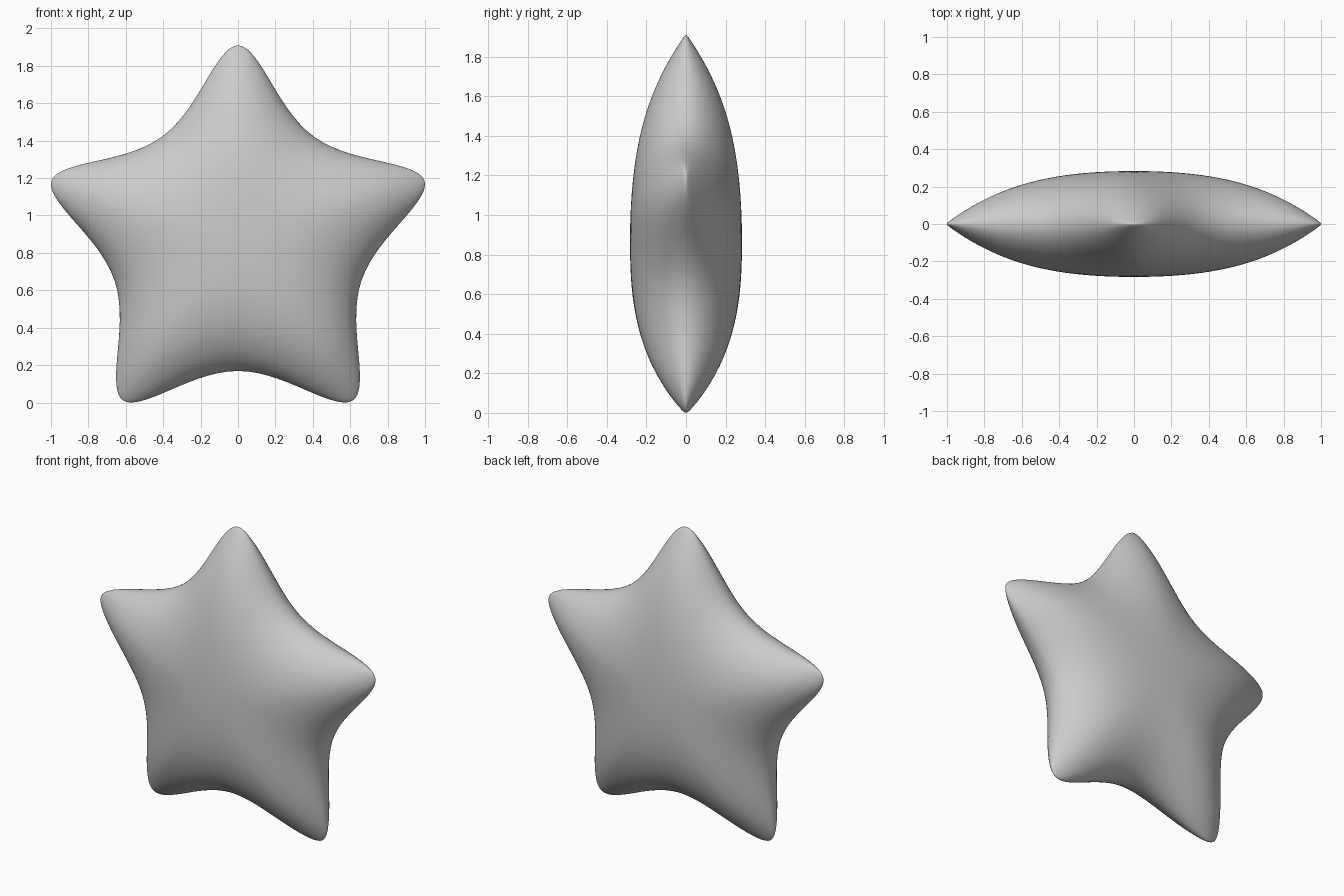
import bpy, bmesh
from math import sin, cos, pi, atan2, hypot

if "Cube" in bpy.data.objects:
    bpy.data.objects.remove(bpy.data.objects["Cube"])

CENTRE_Z = 0.861
TIP, NOTCH, PUFF = 1.914, 0.604, 0.406   # cage sizes for the outline
DEPTH = 0.283                            # half thickness at the middle
RINGS = 32


def rounded_outline():
    """Subdivide a ten-point star cage and return its rim as (angle, radius)."""
    bm = bmesh.new()
    rim = []
    for i in range(10):
        r = NOTCH if i % 2 else TIP
        rim.append(bm.verts.new((r * sin(i * pi / 5), 0, r * cos(i * pi / 5))))
    poles = [bm.verts.new((0, y, 0)) for y in (-PUFF, PUFF)]
    for i in range(10):
        a, b = rim[i], rim[(i + 1) % 10]
        bm.faces.new((poles[0], b, a))
        bm.faces.new((poles[1], a, b))
    mesh = bpy.data.meshes.new("cage")
    bm.to_mesh(mesh)
    bm.free()
    cage = bpy.data.objects.new("cage", mesh)
    bpy.context.collection.objects.link(cage)
    sub = cage.modifiers.new("soften", 'SUBSURF')
    sub.levels = 4
    deps = bpy.context.evaluated_depsgraph_get()
    smooth = cage.evaluated_get(deps).to_mesh()
    pts = sorted((atan2(v.co.x, v.co.z), hypot(v.co.x, v.co.z))
                 for v in smooth.vertices if abs(v.co.y) < 1e-5)
    bpy.data.objects.remove(cage)
    return pts


def height(t, rho):
    """Pillow height: a broad dome that rolls over at the rim."""
    return DEPTH * max(0, 1 - (rho / 1.07) ** 2) ** 0.55 * max(0, 1 - t ** 4) ** 0.5


# Pillow star: rings from the rim to the poles, front and back
outline = rounded_outline()
n = len(outline)
bm = bmesh.new()


def ring(k, side):
    t = cos(k / RINGS * pi / 2)
    return [bm.verts.new((t * r * sin(a), side * height(t, t * r), t * r * cos(a)))
            for a, r in outline]


rim = ring(0, 1)
for side in (-1, 1):
    prev = rim
    for k in range(1, RINGS):
        cur = ring(k, side)
        for i in range(n):
            j = (i + 1) % n
            bm.faces.new((prev[i], prev[j], cur[j], cur[i]))
        prev = cur
    pole = bm.verts.new((0, side * DEPTH, 0))
    for i in range(n):
        bm.faces.new((prev[i], prev[(i + 1) % n], pole))
bmesh.ops.recalc_face_normals(bm, faces=bm.faces)
for f in bm.faces:
    f.smooth = True

mesh = bpy.data.meshes.new("puffy_star")
bm.to_mesh(mesh)
bm.free()
star = bpy.data.objects.new("puffy_star", mesh)
star.location.z = CENTRE_Z
bpy.context.collection.objects.link(star)
